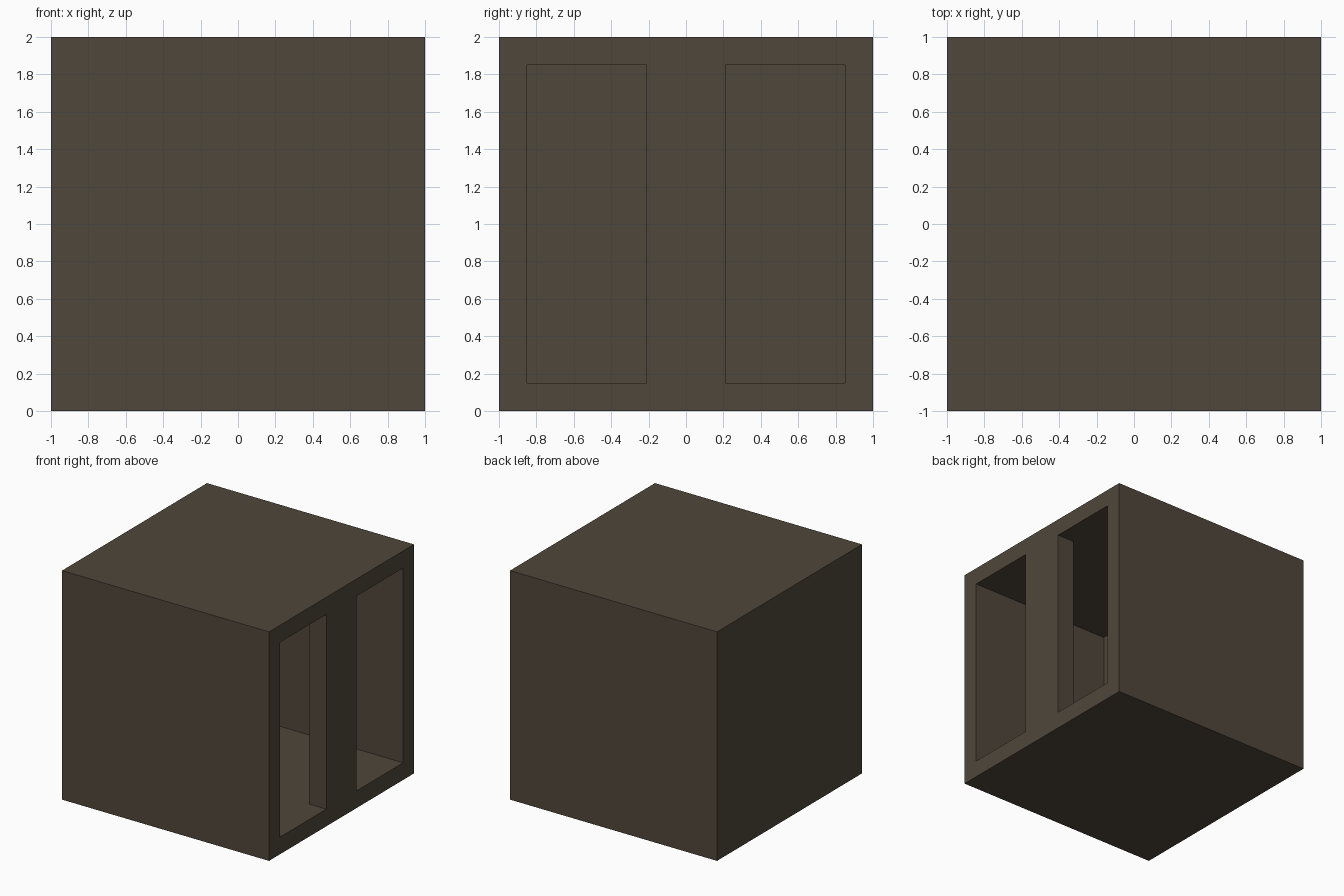
import bpy, bmesh

if "Cube" in bpy.data.objects:
    bpy.data.objects.remove(bpy.data.objects["Cube"])

SIZE, RIM = 2.0, 0.15          # outer cube and frame thickness
H = SIZE / 2
IN = H - RIM                   # inner half width
POST = 0.21                    # half width of the middle post
POST_BACK = H - 0.165          # rear face of the post
BACK = -0.385                  # rear wall of the cavity

brown = bpy.data.materials.new("dark brown")
brown.diffuse_color = (0.08, 0.063, 0.044, 1)
brown.use_nodes = True
brown.node_tree.nodes["Principled BSDF"].inputs["Base Color"].default_value = brown.diffuse_color


def prism(name, outline, z0, z1):
    """Extrude a plan-view outline from z0 to z1."""
    bm = bmesh.new()
    face = bm.faces.new([bm.verts.new((x, y, z0)) for x, y in outline])
    top = bmesh.ops.extrude_face_region(bm, geom=[face])["geom"]
    bmesh.ops.translate(bm, vec=(0, 0, z1 - z0),
                        verts=[v for v in top if isinstance(v, bmesh.types.BMVert)])
    bmesh.ops.recalc_face_normals(bm, faces=bm.faces)
    mesh = bpy.data.meshes.new(name)
    bm.to_mesh(mesh)
    bm.free()
    mesh.materials.append(brown)
    obj = bpy.data.objects.new(name, mesh)
    bpy.context.collection.objects.link(obj)
    return obj


# Solid outer block
block = prism("hollow_block", [(-H, -H), (H, -H), (H, H), (-H, H)], 0, SIZE)

# U-shaped cavity: one chamber opening through two slots beside the post
out = H + 0.1
half = [(BACK, IN), (out, IN), (out, POST), (POST_BACK, POST)]
outline = half + [(x, -y) for x, y in reversed(half)]
cutter = prism("cavity_cutter", outline, RIM, SIZE - RIM)
cutter.hide_render = True

# Cut the cavity, apply, and drop the cutter
cut = block.modifiers.new("cavity", 'BOOLEAN')
cut.operation = 'DIFFERENCE'
cut.solver = 'EXACT'
cut.object = cutter
bpy.context.view_layer.objects.active = block
block.select_set(True)
bpy.ops.object.modifier_apply(modifier=cut.name)
bpy.data.objects.remove(cutter)
